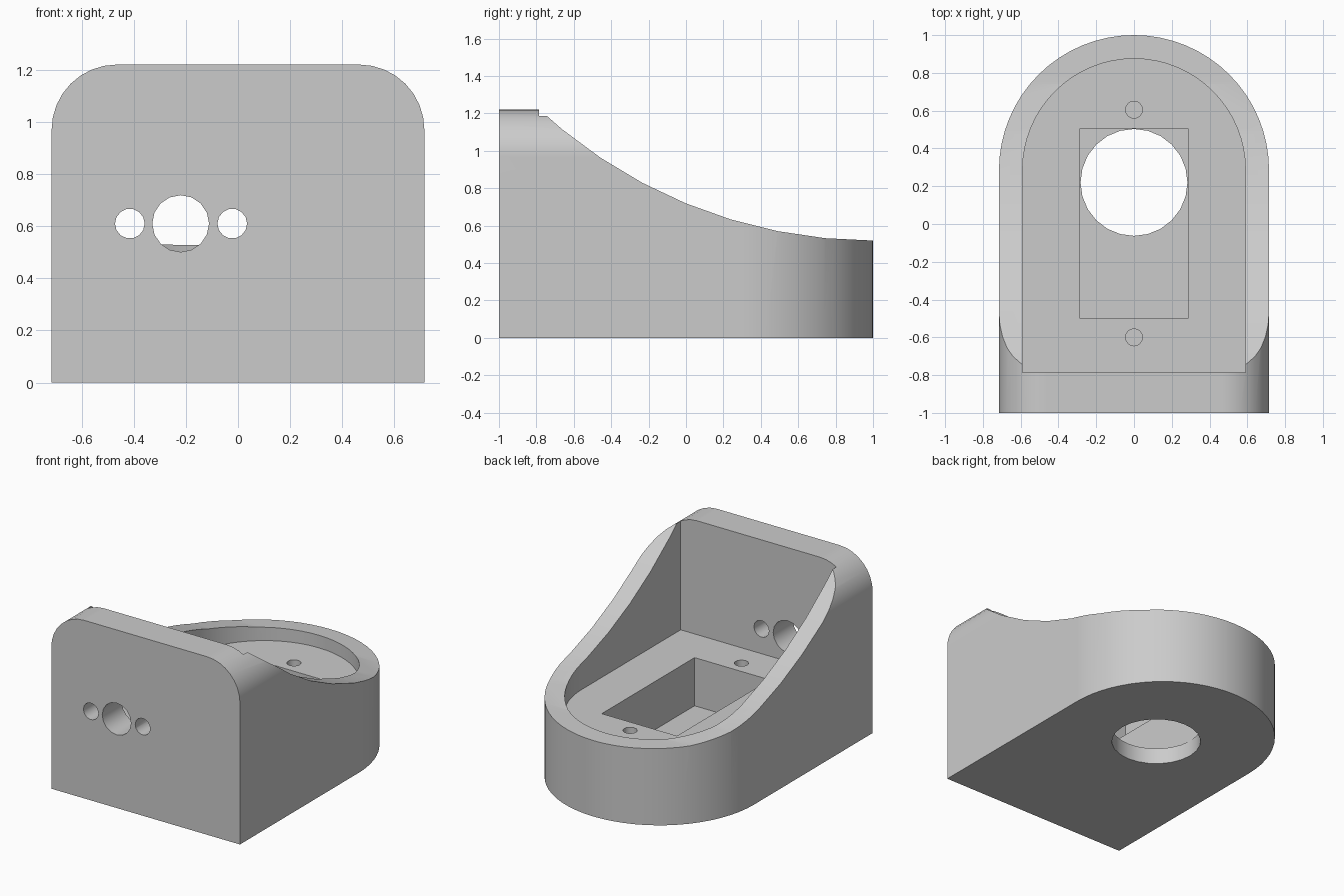
import bpy, bmesh
from math import sin, cos, pi, radians, sqrt

cube = bpy.data.objects.get("Cube")
if cube:
    bpy.data.objects.remove(cube, do_unlink=True)

HALF_W, INNER_W, ARC_Y, WALL_Y = 0.715, 0.59, 0.285, -0.785
TOP, FLOOR, PIT = 1.22, 0.44, 0.11


def prism(name, points, axis, start, end):
    """Extrude a 2D outline along an axis: x takes (y, z), y takes (x, z), z takes (x, y)."""
    place = {"x": lambda a, b: (start, a, b),
             "y": lambda a, b: (a, start, b),
             "z": lambda a, b: (a, b, start)}[axis]
    bm = bmesh.new()
    face = bm.faces.new([bm.verts.new(place(a, b)) for a, b in points])
    grown = bmesh.ops.extrude_face_region(bm, geom=[face])["geom"]
    shift = [end - start if axis == k else 0 for k in "xyz"]
    bmesh.ops.translate(bm, vec=shift, verts=[v for v in grown if isinstance(v, bmesh.types.BMVert)])
    bmesh.ops.recalc_face_normals(bm, faces=bm.faces)
    mesh = bpy.data.meshes.new(name)
    bm.to_mesh(mesh)
    bm.free()
    obj = bpy.data.objects.new(name, mesh)
    bpy.context.collection.objects.link(obj)
    return obj


def arc(cx, cy, r, a0, a1, steps):
    angles = [radians(a0 + (a1 - a0) * i / steps) for i in range(steps + 1)]
    return [(cx + r * cos(a), cy + r * sin(a)) for a in angles]


def circle(cx, cy, r, sides):
    return arc(cx, cy, r, 0, 360, sides)[:-1]


def arch(half, front):
    """Plan outline with a straight front and a round back."""
    return [(-half, front), (half, front)] + arc(0, ARC_Y, half, 0, 180, 32)


def carve(target, cutter, operation="DIFFERENCE"):
    cutter.hide_render = True
    mod = target.modifiers.new(cutter.name, "BOOLEAN")
    mod.operation, mod.solver, mod.object = operation, "EXACT", cutter
    bpy.context.view_layer.objects.active = target
    bpy.ops.object.modifier_apply(modifier=mod.name)
    bpy.data.objects.remove(cutter, do_unlink=True)


# Solid body: arched plan
body = prism("housing_body", arch(HALF_W, -1), "z", 0, 1.6)

# Rounded top corners, seen from the front
corner = arc(HALF_W - 0.25, TOP - 0.25, 0.25, 0, 90, 8)
right = [(0.9, -0.2), (0.9, TOP - 0.25)] + corner
outline = right + [(-x, z) for x, z in reversed(right)]
carve(body, prism("corner_profile", outline, "y", -1.2, 1.2), "INTERSECT")

# Concave sweep from the tall front wall down to the back rim
R = 2.62
sweep = [(1 - R * sin(radians(5.625 * i)), 0.52 + R - R * cos(radians(5.625 * i))) for i in range(8)]
sweep.append((WALL_Y, 0.52 + R - sqrt(R * R - (1 - WALL_Y) ** 2)))
side = [(-1.2, -0.2), (1.2, -0.2), (1.2, 0.52)] + sweep + [(WALL_Y, 1.8), (-1.2, 1.8)]
carve(body, prism("side_profile", side, "x", -1, 1), "INTERSECT")

# Open cavity, rectangular pit and round opening in the base
carve(body, prism("cavity", arch(INNER_W, WALL_Y), "z", FLOOR, 2))
pit = [(-0.285, -0.5), (0.285, -0.5), (0.285, 0.505), (-0.285, 0.505)]
carve(body, prism("pit", pit, "z", PIT, FLOOR + 0.2))
carve(body, prism("base_opening", circle(0, 0.22, 0.283, 24), "z", -0.2, PIT + 0.1))

# Blind screw holes in the floor
for y in (-0.6, 0.605):
    carve(body, prism("screw_hole", circle(0, y, 0.045, 16), "z", FLOOR - 0.25, FLOOR + 0.1))

# Connector holes through the front wall
for x, r, sides in ((-0.415, 0.057, 14), (-0.22, 0.109, 16), (-0.022, 0.057, 14)):
    carve(body, prism("wall_hole", circle(x, 0.61, r, sides), "y", -1.2, WALL_Y + 0.1))

# Plain grey finish
grey = bpy.data.materials.new("plain_grey")
grey.use_nodes = True
colour = (0.6, 0.6, 0.6, 1)
grey.diffuse_color = colour
grey.node_tree.nodes["Principled BSDF"].inputs["Base Color"].default_value = colour
body.data.materials.clear()
body.data.materials.append(grey)

# Smooth curved walls, crisp edges, flat large faces
bpy.ops.object.select_all(action="DESELECT")
body.select_set(True)
bpy.context.view_layer.objects.active = body
bpy.ops.object.shade_smooth_by_angle(angle=radians(28))
weighted = body.modifiers.new("weighted_normals", "WEIGHTED_NORMAL")
weighted.keep_sharp = True
